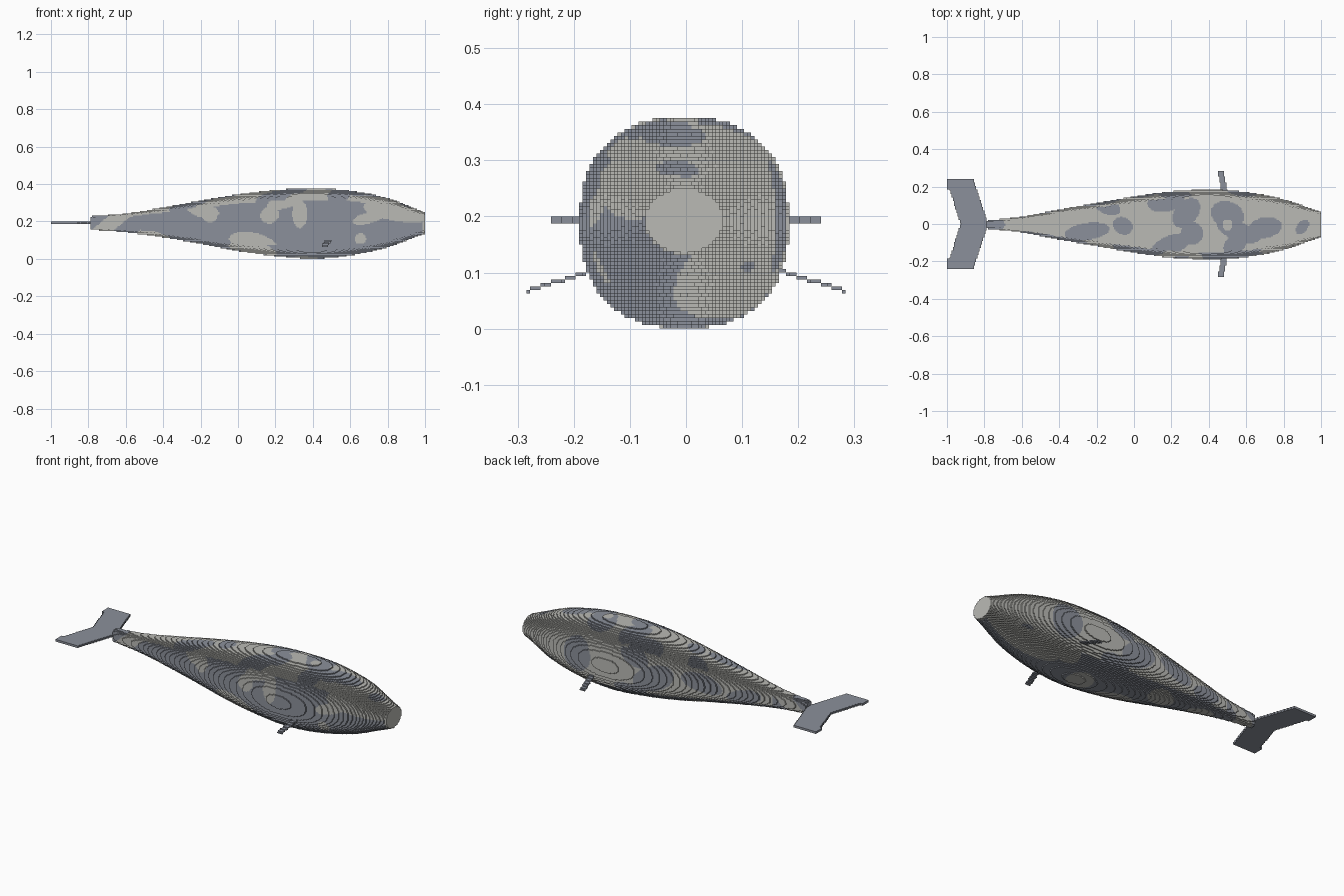
import bpy
import math

if "Cube" in bpy.data.objects:
    bpy.data.objects.remove(bpy.data.objects["Cube"], do_unlink=True)

V = 0.00625          # edge length of one block
CY = -0.003          # centre line of the body


def material(name, rgb):
    m = bpy.data.materials.new(name)
    m.use_nodes = True
    m.diffuse_color = (*rgb, 1)
    m.node_tree.nodes["Principled BSDF"].inputs["Base Color"].default_value = (*rgb, 1)
    return m


MATS = [material("slate grey", (0.26, 0.28, 0.325)),
        material("pale grey", (0.49, 0.49, 0.46))]

# Hull profile, one station every 0.2 from x = -0.8
TOP = [.227, .243, .275, .312, .345, .368, .376, .365, .325, .250]
BOTTOM = [.157, .142, .115, .080, .042, .015, .001, .018, .062, .135]
WIDTH = [.020, .042, .080, .115, .150, .177, .186, .174, .135, .068]


def curve(p, x):
    """Smooth curve through evenly spaced stations."""
    u = min(max((x + 0.8) / 0.2, 0), 8.9999)
    i = int(u)
    t = u - i
    b, c = p[i], p[i + 1]
    a = p[i - 1] if i else 2 * b - c
    d = p[i + 2] if i < 8 else 2 * c - b - 0.02 * (1 if c > b else -1)
    return 0.5 * (2 * b + (c - a) * t + (2 * a - 5 * b + 4 * c - d) * t * t
                  + (3 * b - a - 3 * c + d) * t ** 3)


# Camouflage patches: centre u, centre v, radius u, radius v, tilt in degrees
BACK_DARK = [(-.25, -.04, .12, .045, 8), (-.14, .09, .07, .04, -20),
             (-.06, -.01, .055, .045, -30), (.17, .12, .10, .055, 10),
             (.28, .06, .09, .06, 50), (.20, -.11, .11, .05, 20),
             (.31, -.05, .06, .06, 0), (.50, .05, .09, .07, -20),
             (.56, -.04, .12, .05, -20), (.70, -.02, .09, .055, 10),
             (.54, -.11, .07, .05, 40), (.90, -.015, .045, .028, 50)]
BACK_LIGHT = [(.50, -.005, .028, .03, 0)]
RIGHT_LIGHT = [(-.19, .262, .09, .04, -15), (-.15, .225, .04, .03, 0),
               (.17, .235, .05, .045, 20), (.25, .305, .10, .035, 15),
               (.33, .24, .04, .075, 0), (.08, .085, .13, .055, -12),
               (.86, .255, .19, .055, -8), (.70, .22, .09, .03, 15),
               (.655, .105, .03, .032, 0)]
LEFT_DARK = [(.58, .20, .09, .10, 20), (.10, .18, .13, .07, -25),
             (.22, .28, .09, .05, 20), (-.18, .21, .12, .05, 10),
             (-.42, .18, .10, .04, -10), (.25, .08, .10, .04, 0),
             (.80, .09, .04, .03, 0)]
BELLY_LIGHT = [(.36, .0, .08, .07, 20), (.08, -.08, .13, .07, 0),
               (.80, .08, .24, .10, 0), (-.15, .03, .10, .05, 20),
               (.55, .12, .09, .05, 0), (-.45, -.02, .09, .04, 0)]


def hit(patches, u, v):
    for cu, cv, ru, rv, deg in patches:
        c, s = math.cos(math.radians(deg)), math.sin(math.radians(deg))
        du, dv = u - cu, v - cv
        if ((du * c + dv * s) / ru) ** 2 + ((dv * c - du * s) / rv) ** 2 < 1:
            return True
    return False


def hull_colour(cell):
    """0 = slate, 1 = pale, by which way the block faces."""
    x, y, z = position(cell)
    lo, hi, w = curve(BOTTOM, x), curve(TOP, x), curve(WIDTH, x)
    dy, dz = (y - CY) / w, (2 * z - lo - hi) / (hi - lo)
    if x < -0.58:                              # tail stock bands
        return int(-0.74 < x - (z - .19) * 1.2 < -0.62)
    if x > 0.985:
        return 1
    if dz > 0.85 * abs(dy):
        return int(hit(BACK_LIGHT, x, y) or not hit(BACK_DARK, x, y))
    if dz < -0.85 * abs(dy):
        return int(hit(BELLY_LIGHT, x, y))
    if dy < 0:
        return int(hit(RIGHT_LIGHT, x, z))
    return int(not hit(LEFT_DARK, x, z))


def position(cell):
    i, j, k = cell
    return -1 + (i + .5) * V, j * V, (k + .5) * V


SIDES = [((1, 0, 0), [(1, 0, 0), (1, 1, 0), (1, 1, 1), (1, 0, 1)]),
         ((-1, 0, 0), [(0, 0, 0), (0, 0, 1), (0, 1, 1), (0, 1, 0)]),
         ((0, 1, 0), [(0, 1, 0), (0, 1, 1), (1, 1, 1), (1, 1, 0)]),
         ((0, -1, 0), [(0, 0, 0), (1, 0, 0), (1, 0, 1), (0, 0, 1)]),
         ((0, 0, 1), [(0, 0, 1), (1, 0, 1), (1, 1, 1), (0, 1, 1)]),
         ((0, 0, -1), [(0, 0, 0), (0, 1, 0), (1, 1, 0), (1, 0, 0)])]


def block_object(name, cells, colour=lambda c: 0):
    """Skin a set of blocks, keeping only the exposed sides."""
    index, verts, faces, tints, cache = {}, [], [], [], {}
    for cell in cells:
        i, j, k = cell
        for (a, b, c), corners in SIDES:
            if (i + a, j + b, k + c) in cells:
                continue
            face = []
            for p, q, r in corners:
                key = (i + p, j + q, k + r)
                if key not in index:
                    index[key] = len(verts)
                    verts.append((-1 + key[0] * V, (key[1] - .5) * V, key[2] * V))
                face.append(index[key])
            faces.append(face)
            if cell not in cache:
                cache[cell] = colour(cell)
            tints.append(cache[cell])
    mesh = bpy.data.meshes.new(name)
    mesh.from_pydata(verts, [], faces)
    for m in MATS:
        mesh.materials.append(m)
    mesh.polygons.foreach_set("material_index", tints)
    mesh.update()
    bpy.context.collection.objects.link(bpy.data.objects.new(name, mesh))


# Body: rounded-square slices along the hull profile
body = set()
for i in range(34, 320):
    x = -1 + (i + .5) * V
    lo, hi, w = curve(BOTTOM, x), curve(TOP, x), curve(WIDTH, x)
    n = 2.4 if x < 0.8 else 2.4 - (x - 0.8) * 2
    for k in range(62):
        dz = abs(2 * (k + .5) * V - lo - hi) / (hi - lo)
        if dz < 1:
            half = w * (1 - dz ** n) ** (1 / n)
            for j in range(math.ceil((CY - half) / V), math.floor((CY + half) / V) + 1):
                body.add((i, j, k))
block_object("body", body, hull_colour)

# Tail flukes: swept plate two blocks thick
flukes = set()
for j in range(-38, 39):
    y = abs(j * V)
    front = -0.785 - max(0, y - .02) * .335
    rear = -0.928 - y * .315 if y < .185 else -1
    for i in range(40):
        if rear < -1 + (i + .5) * V < front:
            flukes |= {(i, j, 30), (i, j, 31)}
block_object("tail_flukes", flukes)

# Flippers: thin stepped blades sloping down and back
for side, name in ((1, "left_flipper"), (-1, "right_flipper")):
    blade = set()
    for j in range(26, 46):
        t = (j - 26) / 19
        i0 = round((1.47 - .022 * t) / V)
        k = int((.105 - .037 * t) / V)
        blade |= {(i, side * j, k) for i in range(i0, i0 + 5)}
    block_object(name, blade)
